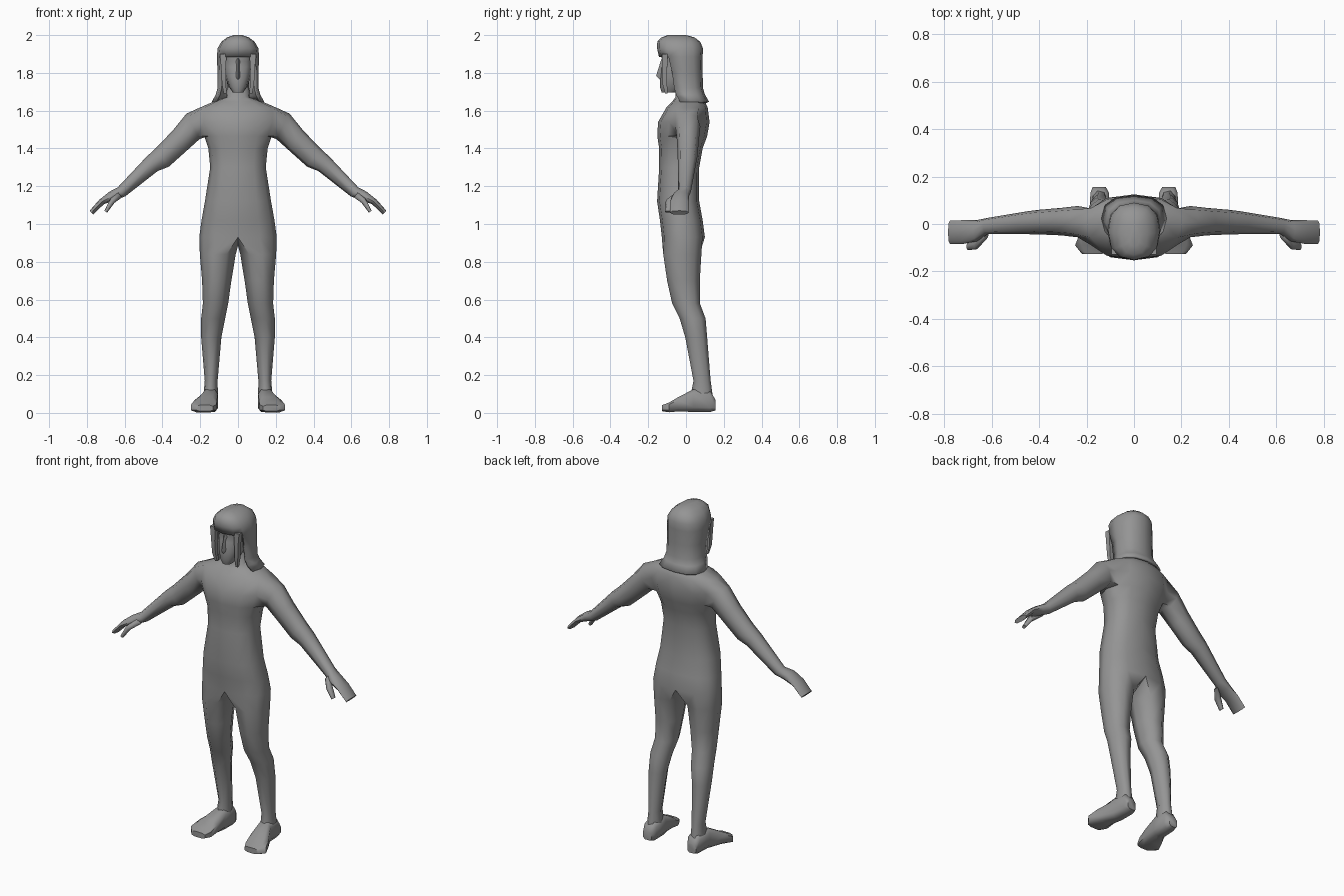
import bpy, bmesh, math
from mathutils import Vector, Matrix

if "Cube" in bpy.data.objects:
    bpy.data.objects.remove(bpy.data.objects["Cube"])

grey = bpy.data.materials.new("plain_grey")
grey.diffuse_color = (0.3, 0.3, 0.3, 1)
grey.use_nodes = True
grey.node_tree.nodes["Principled BSDF"].inputs["Base Color"].default_value = grey.diffuse_color


def power(v, p=0.82):
    return math.copysign(abs(v) ** p, v)


def half_ring(z, w, yf, yb):
    """Seven points from the front centre round the side to the back centre."""
    pts = []
    for k in range(7):
        a = math.radians(-90 + 30 * k)
        x = 0 if k in (0, 6) else w * power(math.cos(a))
        pts.append((x, (yf + yb) / 2 + (yb - yf) / 2 * power(math.sin(a)), z))
    return pts


def limb_ring(x, y, z, slope, t, h):
    """Eight points across a limb running outwards at the given slope."""
    s = math.radians(slope)
    up = Vector((-math.sin(s), 0, math.cos(s)))
    pts = []
    for k in range(8):
        a = math.radians(-135 - 45 * k)
        pts.append(Vector((x, y, z)) + up * t * power(math.cos(a))
                   + Vector((0, h * power(math.sin(a)), 0)))
    return pts


def leg_ring(z, x0, x1, yf, yb):
    """Eight points round a leg, the last on the inner side."""
    return [((x0 + x1) / 2 + (x1 - x0) / 2 * math.cos(math.radians(a)),
             (yf + yb) / 2 + (yb - yf) / 2 * math.sin(math.radians(a)), z)
            for a in (-120, -75, -38, 0, 38, 75, 120, 180)]


def foot_ring(y, x0, x1, z0, z1):
    """Eight points across a foot, with a flat sole."""
    return [((x0 + x1) / 2 + (x1 - x0) / 2 * power(math.cos(a), 0.6), y,
             (z0 + z1) / 2 + (z1 - z0) / 2 * power(math.sin(a), 0.6))
            for a in [math.radians(22.5 + 45 * k) for k in range(8)]]


def add(bm, ring):
    return [bm.verts.new(p) for p in ring]


def bridge(bm, a, b, closed=True):
    n = len(a)
    for i in range(n if closed else n - 1):
        j = (i + 1) % n
        bm.faces.new((a[i], a[j], b[j], b[i]))


def loft(bm, rings, closed=True, start=None, cap_start=False, cap_end=True):
    """Bridge a series of rings, optionally from an existing loop."""
    loops = ([start] if start else []) + [add(bm, r) for r in rings]
    for a, b in zip(loops, loops[1:]):
        bridge(bm, a, b, closed)
    if cap_start:
        bm.faces.new(loops[0])
    if cap_end:
        bm.faces.new(loops[-1])
    return loops


def finish(name, bm, angle=60, thickness=0):
    """Mirror the half, clean it and make the object."""
    bmesh.ops.mirror(bm, geom=bm.verts[:] + bm.edges[:] + bm.faces[:],
                     matrix=Matrix.Identity(4), merge_dist=0.0005, axis='X')
    bmesh.ops.remove_doubles(bm, verts=bm.verts[:], dist=0.0005)
    bmesh.ops.recalc_face_normals(bm, faces=bm.faces[:])
    mesh = bpy.data.meshes.new(name)
    bm.to_mesh(mesh)
    bm.free()
    mesh.materials.append(grey)
    ob = bpy.data.objects.new(name, mesh)
    bpy.context.collection.objects.link(ob)
    bpy.ops.object.select_all(action='DESELECT')
    ob.select_set(True)
    bpy.context.view_layer.objects.active = ob
    bpy.ops.object.shade_smooth_by_angle(angle=math.radians(angle))
    if thickness:
        mod = ob.modifiers.new("thickness", 'SOLIDIFY')
        mod.thickness = thickness
        mod.offset = -1
    return ob


# body: torso and neck
bm = bmesh.new()
torso = loft(bm, [half_ring(*r) for r in (
    (0.93, 0.205, -0.128, 0.10), (1.02, 0.193, -0.138, 0.088),
    (1.12, 0.175, -0.153, 0.070), (1.30, 0.147, -0.142, 0.070),
    (1.40, 0.157, -0.142, 0.088), (1.465, 0.178, -0.152, 0.112),
    (1.54, 0.205, -0.148, 0.125), (1.615, 0.205, -0.105, 0.115),
    (1.65, 0.125, -0.072, 0.10), (1.672, 0.062, -0.055, 0.07),
    (1.78, 0.055, -0.060, 0.05))], closed=False)

# body: arm and mitten hand grown from an opening in the side
lo, mid, hi = torso[5], torso[6], torso[7]
hole = [lo[2], lo[3], lo[4], mid[4], hi[4], hi[3], hi[2], mid[2]]
bmesh.ops.delete(bm, geom=[mid[3]], context='VERTS')
loft(bm, [limb_ring(*r) for r in (
    (0.238, 0.010, 1.517, -27, 0.076, 0.066), (0.308, 0.010, 1.442, -35, 0.065, 0.058),
    (0.400, 0.008, 1.353, -35, 0.060, 0.052), (0.455, 0.005, 1.318, -38, 0.048, 0.048),
    (0.617, -0.008, 1.170, -40, 0.031, 0.034), (0.662, -0.028, 1.150, -40, 0.028, 0.045),
    (0.722, -0.034, 1.117, -47, 0.017, 0.050), (0.776, -0.035, 1.060, -40, 0.014, 0.050))],
    start=hole)

# body: leg grown from half of the hip loop and a crotch point
hip = torso[0] + [bm.verts.new((0, -0.015, 0.885))]
loft(bm, [leg_ring(*r) for r in (
    (0.84, 0.012, 0.202, -0.124, 0.085), (0.70, 0.035, 0.190, -0.103, 0.076),
    (0.58, 0.052, 0.186, -0.076, 0.076), (0.50, 0.068, 0.195, -0.036, 0.106),
    (0.40, 0.088, 0.195, -0.006, 0.114), (0.17, 0.108, 0.176, 0.038, 0.132),
    (0.08, 0.106, 0.184, 0.020, 0.145))], start=hip)
finish("body", bm, 65)

# thumbs
bm = bmesh.new()
loft(bm, [limb_ring(*r) for r in (
    (0.625, -0.040, 1.155, -40, 0.018, 0.022), (0.665, -0.085, 1.122, -45, 0.015, 0.022),
    (0.700, -0.095, 1.065, -55, 0.009, 0.015))], cap_start=True)
finish("thumbs", bm)

# feet
bm = bmesh.new()
loft(bm, [foot_ring(*r) for r in (
    (0.157, 0.118, 0.176, 0.012, 0.070), (0.130, 0.103, 0.186, 0.003, 0.115),
    (0.040, 0.105, 0.190, 0.002, 0.128), (-0.040, 0.108, 0.232, 0.006, 0.086),
    (-0.090, 0.112, 0.252, 0.002, 0.056), (-0.126, 0.130, 0.222, 0.008, 0.042))],
    cap_start=True)
finish("feet", bm)

# head
bm = bmesh.new()
loft(bm, [half_ring(*r) for r in (
    (1.695, 0.026, -0.128, -0.05), (1.725, 0.048, -0.138, 0.00),
    (1.775, 0.066, -0.136, 0.05), (1.830, 0.076, -0.130, 0.06),
    (1.860, 0.078, -0.122, 0.06), (1.885, 0.082, -0.130, 0.06),
    (1.930, 0.080, -0.125, 0.05))], closed=False, cap_start=True)
finish("head", bm, 50)

# nose
bm = bmesh.new()
loft(bm, [[(0, yf, z), (w, -0.118, z), (0, -0.115, z)] for z, w, yf in (
    (1.875, 0.012, -0.130), (1.785, 0.018, -0.158), (1.765, 0.014, -0.140))],
    cap_start=True)
bmesh.ops.delete(bm, geom=[f for f in bm.faces if all(abs(v.co.x) < 1e-5 for v in f.verts)],
                 context='FACES')
finish("nose", bm, 40)

# hair: cap, then a curtain left open at the face
bm = bmesh.new()
cap = loft(bm, [half_ring(*r) for r in (
    (1.885, 0.112, -0.143, 0.088), (1.930, 0.108, -0.153, 0.090),
    (1.965, 0.088, -0.152, 0.075), (1.988, 0.058, -0.130, 0.045),
    (2.000, 0.022, -0.095, 0.000))], closed=False)
loft(bm, [half_ring(*r)[2:] for r in (
    (1.80, 0.108, -0.118, 0.088), (1.72, 0.108, -0.105, 0.090),
    (1.685, 0.118, -0.095, 0.100), (1.648, 0.138, -0.075, 0.122))],
    closed=False, start=cap[0][2:], cap_end=False)
finish("hair", bm, 60, 0.012)

# front locks framing the face
bm = bmesh.new()
loft(bm, [[(x - w, y - d, z), (x + w, y - d, z), (x + w, y + d, z), (x - w, y + d, z)]
          for z, x, y, w, d in (
    (1.90, 0.078, -0.112, 0.018, 0.016), (1.82, 0.077, -0.114, 0.012, 0.014),
    (1.74, 0.074, -0.112, 0.011, 0.012), (1.69, 0.068, -0.104, 0.007, 0.007))],
    cap_start=True)
finish("front_locks", bm, 40)
